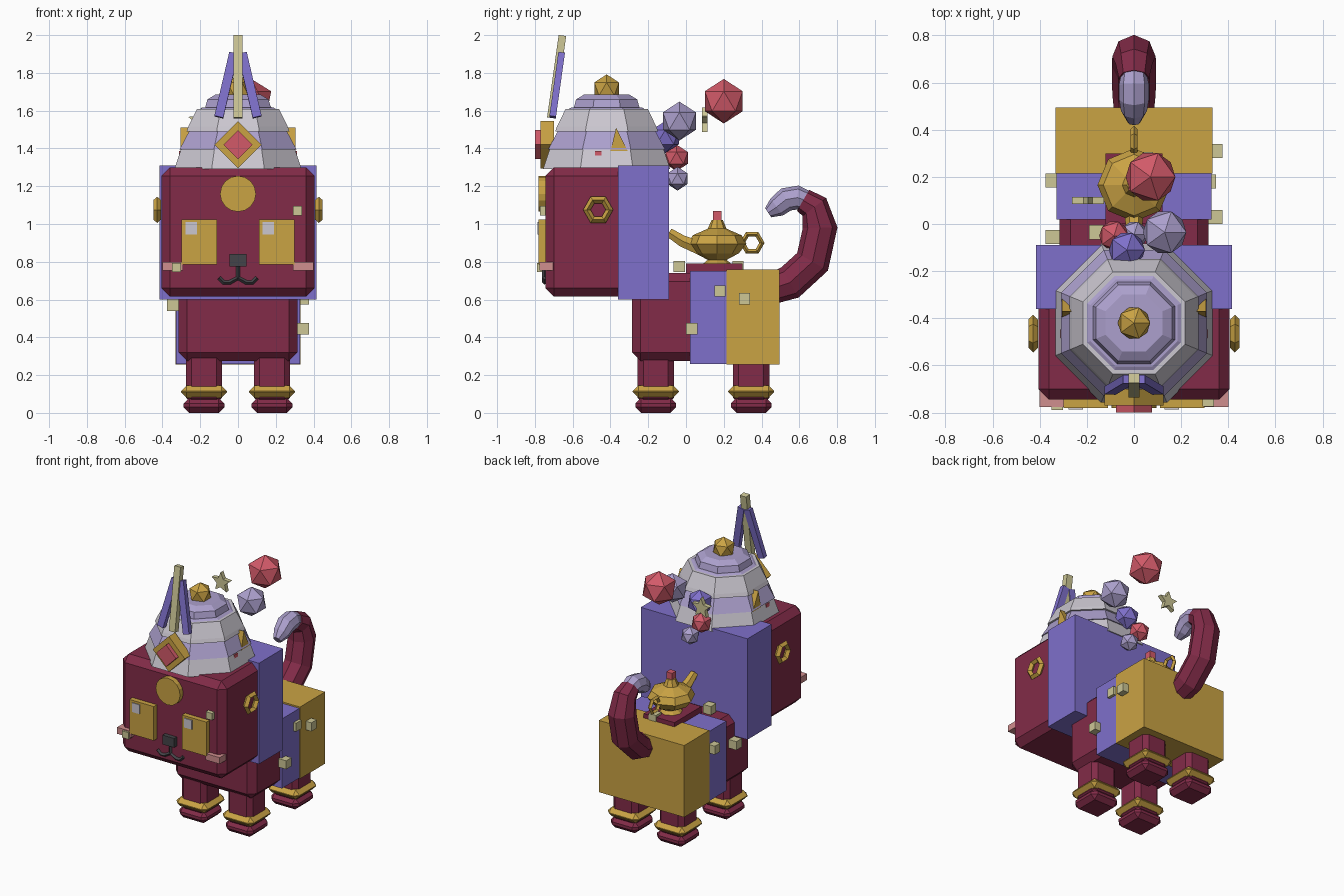
import bpy, bmesh, math
from mathutils import Vector, Matrix

if "Cube" in bpy.data.objects:
    bpy.data.objects.remove(bpy.data.objects["Cube"])

def material(name, rgb):
    m = bpy.data.materials.new(name)
    lin = [(c / 255 / 12.92) if c < 11 else ((c / 255 + 0.055) / 1.055) ** 2.4 for c in rgb]
    m.diffuse_color = (*lin, 1)
    m.use_nodes = True
    m.node_tree.nodes["Principled BSDF"].inputs["Base Color"].default_value = m.diffuse_color
    return m

MAROON = material("maroon", (130, 43, 72))
VIOLET = material("violet", (127, 112, 203))
GOLD = material("gold", (202, 163, 68))
ROSE = material("rose", (210, 90, 105))
LILAC = material("lilac", (172, 160, 205))
PALE = material("pale grey", (203, 199, 208))
CREAM = material("cream", (205, 199, 150))
DARK = material("charcoal", (68, 68, 72))
BLUSH = material("blush", (208, 142, 142))

def finish(bm, name, *mats):
    bmesh.ops.recalc_face_normals(bm, faces=bm.faces)
    me = bpy.data.meshes.new(name)
    bm.to_mesh(me)
    bm.free()
    for m in mats:
        me.materials.append(m)
    ob = bpy.data.objects.new(name, me)
    bpy.context.collection.objects.link(ob)
    return ob

def box(name, mat, x, y, z, bevel=0.0, rot=None):
    """Box from (min, max) spans, with optional flat chamfer."""
    bm = bmesh.new()
    bmesh.ops.create_cube(bm, size=1)
    bmesh.ops.scale(bm, vec=(x[1] - x[0], y[1] - y[0], z[1] - z[0]), verts=bm.verts)
    if bevel:
        bmesh.ops.bevel(bm, geom=bm.edges[:], offset=bevel, segments=1, affect='EDGES')
    if rot:
        bmesh.ops.transform(bm, matrix=rot, verts=bm.verts)
    bmesh.ops.translate(bm, vec=(sum(x) / 2, sum(y) / 2, sum(z) / 2), verts=bm.verts)
    return finish(bm, name, mat)

def cube(name, mat, c, s=0.06):
    return box(name, mat, *[(v - s / 2, v + s / 2) for v in c])

def ball(name, mat, c, r):
    bm = bmesh.new()
    bmesh.ops.create_icosphere(bm, subdivisions=1, radius=r)
    bmesh.ops.translate(bm, vec=c, verts=bm.verts)
    return finish(bm, name, mat)

def prism(name, mat, pts, a, b, axis):
    """Extrude a 2D outline along x or y; pts are (y, z) or (x, z)."""
    bm = bmesh.new()
    put = (lambda p, d: (d, p[0], p[1])) if axis == 'x' else (lambda p, d: (p[0], d, p[1]))
    f = bm.faces.new([bm.verts.new(put(p, a)) for p in pts])
    ext = bmesh.ops.extrude_face_region(bm, geom=[f])
    shift = Vector((b - a, 0, 0) if axis == 'x' else (0, b - a, 0))
    bmesh.ops.translate(bm, vec=shift,
                        verts=[v for v in ext['geom'] if isinstance(v, bmesh.types.BMVert)])
    return finish(bm, name, mat)

def ngon(cx, cz, r, n, phase=0.0, r2=None):
    out = []
    for i in range(n):
        a = phase + math.tau * i / n
        q = r2 if r2 and i % 2 else r
        out.append((cx + q * math.cos(a), cz + q * math.sin(a)))
    return out

def lathe(name, mat, c, profile, n, phase=0.0):
    """Capped stack of rings, profile of (radius, height)."""
    bm = bmesh.new()
    rings = [[bm.verts.new((c[0] + x, c[1] + y, z)) for x, y in ngon(0, 0, r, n, phase)]
             for r, z in profile]
    for lo, hi in zip(rings, rings[1:]):
        for i in range(n):
            j = (i + 1) % n
            bm.faces.new((lo[i], lo[j], hi[j], hi[i]))
    bm.faces.new(rings[0])
    bm.faces.new(rings[-1])
    return finish(bm, name, mat)

def tube(name, mat, pts, depth, res=2):
    """Swept round section; pts are (x, y, z, radius factor)."""
    cu = bpy.data.curves.new(name, 'CURVE')
    cu.dimensions = '3D'
    cu.bevel_depth, cu.bevel_resolution, cu.use_fill_caps = depth, res, True
    sp = cu.splines.new('POLY')
    sp.points.add(len(pts) - 1)
    for p, q in zip(sp.points, pts):
        p.co, p.radius = (*q[:3], 1), q[3]
    cu.materials.append(mat)
    ob = bpy.data.objects.new(name, cu)
    bpy.context.collection.objects.link(ob)
    me = bpy.data.meshes.new_from_object(ob.evaluated_get(bpy.context.evaluated_depsgraph_get()))
    bpy.data.objects.remove(ob)
    me.shade_flat()
    new = bpy.data.objects.new(name, me)
    bpy.context.collection.objects.link(new)
    return new

def hex_ring(name, c, r, minor):
    """Six-sided ring lying in the yz plane."""
    bm = bmesh.new()
    n, k = 6, 4
    v = [[bm.verts.new((c[0] + minor * math.sin(math.tau * j / k),
                        c[1] + (r + minor * math.cos(math.tau * j / k)) * math.cos(math.tau * i / n),
                        c[2] + (r + minor * math.cos(math.tau * j / k)) * math.sin(math.tau * i / n)))
          for j in range(k)] for i in range(n)]
    for i in range(n):
        for j in range(k):
            a, b = (i + 1) % n, (j + 1) % k
            bm.faces.new((v[i][j], v[a][j], v[a][b], v[i][b]))
    return finish(bm, name, GOLD)

# Head and body blocks with cloth wraps
box("head", MAROON, (-0.405, 0.405), (-0.745, -0.12), (0.615, 1.30), 0.045)
box("head_wrap", VIOLET, (-0.415, 0.415), (-0.36, -0.09), (0.60, 1.31))
box("body", MAROON, (-0.315, 0.315), (-0.285, 0.46), (0.275, 0.74), 0.045)
box("body_wrap", VIOLET, (-0.328, 0.328), (0.02, 0.22), (0.26, 0.75))
box("rear_wrap", GOLD, (-0.332, 0.332), (0.215, 0.495), (0.255, 0.76))

# Legs, anklets and feet
for sx in (-0.18, 0.18):
    for y in (-0.16, 0.345):
        for part, mat, h, z, b in (("leg", MAROON, 0.096, (0.05, 0.32), 0.03),
                                   ("anklet", GOLD, 0.122, (0.08, 0.145), 0.03),
                                   ("foot", MAROON, 0.108, (0.0, 0.08), 0.03)):
            box(part, mat, (sx - h, sx + h), (y - h, y + h), z, b)

# Face
for s in (-1, 1):
    box("eye", GOLD, sorted((s * 0.11, s * 0.30)), (-0.78, -0.74), (0.785, 1.025))
    box("cheek", BLUSH, sorted((s * 0.29, s * 0.40)), (-0.775, -0.69), (0.755, 0.80))
    tube("mouth", DARK, [(0, -0.75, 0.79, 1), (0, -0.75, 0.715, 1), (s * 0.045, -0.75, 0.69, 1),
                         (s * 0.075, -0.75, 0.69, 1), (s * 0.10, -0.75, 0.715, 1)], 0.012, 0)
    hex_ring("earring", (s * 0.428, -0.465, 1.075), 0.06, 0.02)
for x in (-0.247, 0.16):
    box("eye_glint", PALE, (x - 0.03, x + 0.03), (-0.786, -0.77), (0.945, 1.01))
box("nose", DARK, (-0.045, 0.045), (-0.775, -0.73), (0.775, 0.84))
prism("forehead_disc", GOLD, ngon(0, 1.16, 0.095, 16), -0.78, -0.73, 'y')

# Tiered turban
C, PH = (0, -0.42), math.pi / 8
lathe("turban_base", PALE, C, [(0.365, 1.29), (0.325, 1.40)], 8, PH)
lathe("turban_base_upper", LILAC, C, [(0.335, 1.395), (0.275, 1.50)], 8, PH)
lathe("turban_middle", PALE, C, [(0.295, 1.49), (0.285, 1.515), (0.235, 1.61)], 8, PH)
lathe("turban_middle_top", LILAC, C, [(0.225, 1.605), (0.20, 1.618)], 8, PH)
lathe("turban_crown", LILAC, C, [(0.19, 1.61), (0.175, 1.66), (0.13, 1.685)], 8, PH)
ball("turban_knob", GOLD, (0, -0.42, 1.715), 0.077)

# Brooch, plumes and turban side points
prism("brooch", GOLD, ngon(0, 1.42, 0.125, 4), -0.77, -0.70, 'y')
prism("brooch_gem", ROSE, ngon(0, 1.42, 0.077, 4), -0.80, -0.76, 'y')
lean = Matrix.Rotation(math.radians(-8), 4, 'X')
box("plume_centre", CREAM, (-0.024, 0.024), (-0.705, -0.665), (1.56, 2.0), 0, lean)
for s in (-1, 1):
    tilt = lean @ Matrix.Rotation(math.radians(-13 * s), 4, 'Y')
    x = s * 0.062
    box("plume_side", VIOLET, (x - 0.024, x + 0.024), (-0.70, -0.665), (1.56, 1.91), 0, tilt)
    prism("side_point", GOLD, [(-0.42, 1.30), (-0.265, 1.30), (-0.37, 1.51)],
          s * 0.24, s * 0.305, 'x')
    cube("turban_stud", ROSE, (s * 0.295, -0.465, 1.37), 0.035)

# Saddle and oil lamp
box("saddle", MAROON, (-0.12, 0.12), (0.0, 0.30), (0.73, 0.79))
lathe("lamp", GOLD, (0, 0.165), [(0.08, 0.785), (0.05, 0.81), (0.115, 0.845), (0.155, 0.895),
      (0.13, 0.94), (0.05, 0.975), (0.03, 1.02)], 8)
tube("lamp_spout", GOLD, [(0, 0.08, 0.87, 1.2), (0, -0.02, 0.91, 1), (0, -0.09, 0.955, 0.8)], 0.035, 1)
hex_ring("lamp_handle", (0, 0.35, 0.90), 0.052, 0.014)
cube("lamp_gem", ROSE, (0, 0.165, 1.045), 0.045)

# Curled tail with a pale tip
tube("tail", MAROON, [(0, 0.46, 0.66, 0.9), (0, 0.55, 0.69, 1), (0, 0.67, 0.80, 1.02),
     (0, 0.71, 0.98, 1), (0, 0.68, 1.09, 0.85), (0, 0.62, 1.125, 0.7)], 0.092)
tube("tail_tip", LILAC, [(0, 0.65, 1.12, 0.8), (0, 0.59, 1.14, 0.98), (0, 0.53, 1.13, 0.98),
     (0, 0.48, 1.09, 0.85), (0, 0.435, 1.06, 0.45)], 0.065)

# Floating orbs and star
ball("orb_rose", ROSE, (0.07, 0.20, 1.65), 0.118)
ball("orb_lilac", LILAC, (0.13, -0.035, 1.545), 0.103)
ball("orb_violet", VIOLET, (-0.03, -0.11, 1.46), 0.085)
ball("orb_rose_small", ROSE, (-0.085, -0.05, 1.35), 0.07)
ball("orb_lilac_small", LILAC, (0.0, -0.045, 1.24), 0.063)
prism("star", CREAM, ngon(-0.195, 1.545, 0.072, 10, math.pi / 2, 0.033), 0.085, 0.115, 'y')

# Scattered cream studs
for c in ((-0.325, -0.765, 0.77), (0.315, -0.75, 1.07), (0.345, 0.03, 0.445),
          (0.345, 0.31, 0.605), (0.318, 0.18, 0.645), (-0.345, -0.055, 0.57),
          (-0.345, 0.185, 0.63), (-0.16, -0.035, 0.775), (0.05, 0.275, 0.775)):
    cube("stud", CREAM, c, 0.048 if c[1] < -0.5 else 0.06)
